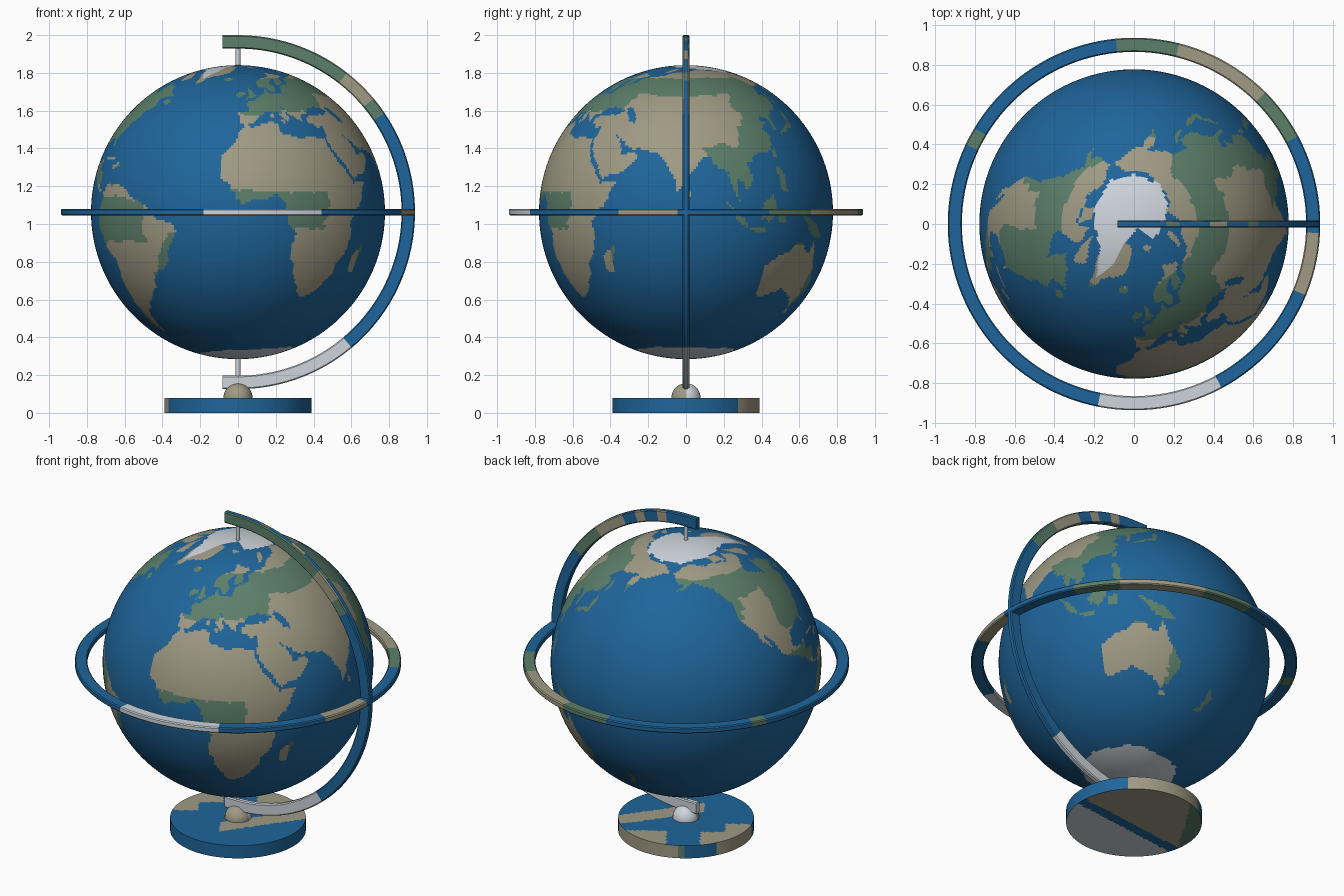
import bpy, bmesh
from math import sin, cos, pi, radians, degrees, atan2, asin, hypot
from mathutils import Vector, noise

if "Cube" in bpy.data.objects:
    bpy.data.objects.remove(bpy.data.objects["Cube"])

CZ, R = 1.0627, 0.778            # globe centre height and radius
BLUE, GREEN, TAN, WHITE = range(4)

mats = []
for name, rgb in (("ocean blue", (36, 101, 153)), ("forest green", (92, 126, 105)),
                  ("dry tan", (158, 153, 131)), ("ice white", (205, 212, 219))):
    m = bpy.data.materials.new(name)
    m.diffuse_color = [(c / 255) ** 2.2 for c in rgb] + [1]
    m.use_nodes = True
    m.node_tree.nodes["Principled BSDF"].inputs["Base Color"].default_value = m.diffuse_color
    mats.append(m)


def sweep(name, section, frames, rule, ring=True, loop=False):
    """Sweep (radial, side) points along frames; rule(face centre, normal) picks the colour."""
    bm = bmesh.new()
    rows = [[bm.verts.new(o + r * u + s * w) for r, s in section] for o, u, w in frames]
    n, k = len(rows), len(section)
    for i in range(n if ring else n - 1):
        a, b = rows[i], rows[(i + 1) % n]
        for j in range(k if loop else k - 1):
            q = (j + 1) % k
            bm.faces.new((a[j], b[j], b[q], a[q]))
    if not ring:
        bm.faces.new(rows[0])
        bm.faces.new(rows[-1])
    bmesh.ops.remove_doubles(bm, verts=bm.verts, dist=1e-5)
    bmesh.ops.recalc_face_normals(bm, faces=bm.faces)
    for f in bm.faces:
        f.material_index = rule(f.calc_center_median(), f.normal)
    me = bpy.data.meshes.new(name)
    bm.to_mesh(me)
    bm.free()
    for m in mats:
        me.materials.append(m)
    ob = bpy.data.objects.new(name, me)
    bpy.context.collection.objects.link(ob)
    bpy.ops.object.select_all(action='DESELECT')
    ob.select_set(True)
    bpy.context.view_layer.objects.active = ob
    bpy.ops.object.shade_smooth_by_angle(angle=radians(35))
    return ob


def turn(z, n):
    """Frames around the vertical axis."""
    return [(Vector((0, 0, z)), Vector((cos(2 * pi * i / n), sin(2 * pi * i / n), 0)),
             Vector((0, 0, 1))) for i in range(n)]


# ---- map outlines (longitude, latitude) ----
lands = []


def land(*pts):
    xs, ys = [p[0] for p in pts], [p[1] for p in pts]
    lands.append((min(xs), max(xs), min(ys), max(ys), pts))


def isle(lon, lat, w, h):
    land(*[(lon + w * cos(a * pi / 4), lat + h * sin(a * pi / 4)) for a in range(8)])


# Europe and Scandinavia
land((-9, 37), (-9, 43), (-2, 43.5), (-4, 48), (8, 54), (10, 57), (11, 54), (20, 55), (23, 59),
     (30, 60), (40, 65), (46, 67), (46, 44), (37, 45), (31, 46), (28, 42), (24, 40), (23, 37),
     (20, 40), (13, 45), (18, 40), (16, 38), (12, 43), (4, 43), (0, 39), (-5, 36))
land((5, 59), (6, 62), (14, 67), (25, 71), (40, 67), (32, 65), (30, 61), (23, 60), (21, 61),
     (25, 65), (22, 65.5), (17, 61), (18, 59), (14, 55.5), (11, 59), (7, 58))
# northern Asia
land((45, 44), (45, 67), (60, 69), (70, 73), (85, 74), (104, 77), (112, 74), (140, 72), (160, 70),
     (180, 69), (190, 66), (178, 63), (163, 60), (162, 56), (157, 51), (156, 58), (160, 61),
     (142, 59), (136, 54), (141, 52), (138, 46), (130, 42), (127, 39), (129, 36), (126, 35),
     (125, 39), (121, 40), (118, 38), (100, 36), (54, 36), (53, 41), (51, 45), (48, 46))
# southern Asia and Arabia
land((27, 37), (27, 40), (35, 42), (41, 41), (46, 45), (49, 38), (54, 37), (100, 38), (118, 39),
     (122, 37), (119, 35), (122, 31), (119, 25), (110, 21), (106, 19), (109, 13), (105, 9),
     (101, 13), (100, 8), (104, 2), (98, 9), (98, 15), (94, 17), (91, 22), (87, 21), (80, 15),
     (80, 10), (77, 8), (73, 18), (71, 21), (67, 25), (57, 26), (49, 30), (45, 34), (36, 36))
land((35, 37), (46, 35), (48, 30), (52, 24), (56, 25), (60, 22), (52, 16), (44, 13), (39, 21),
     (35, 28), (34, 31))
# Africa and Madagascar
land((-6, 36), (10, 37), (11, 33), (20, 31), (32, 31), (34, 27), (37, 20), (43, 12), (51, 12),
     (47, 4), (40, -4), (40, -15), (35, -20), (35, -24), (32, -28), (26, -34), (19, -35),
     (12, -18), (13, -8), (9, 0), (9, 4), (4, 6), (-8, 4), (-13, 8), (-17, 14), (-17, 21), (-10, 30))
land((44, -17), (50, -13), (50, -17), (47, -25), (44, -24))
# Australia
land((114, -22), (115, -34), (118, -35), (130, -32), (138, -35), (146, -39), (150, -37), (153, -28),
     (146, -19), (142, -11), (140, -17), (136, -15), (135, -12), (130, -13), (122, -18))
# North America
land((-168, 66), (-156, 71), (-128, 70), (-108, 68), (-94, 72), (-82, 69), (-94, 60), (-93, 58),
     (-82, 55), (-79, 52), (-78, 62), (-65, 59), (-56, 52), (-66, 50), (-64, 46), (-70, 43),
     (-76, 36), (-81, 31), (-80, 25), (-83, 30), (-90, 30), (-97, 27), (-97, 20), (-90, 19),
     (-87, 21), (-88, 16), (-83, 15), (-82, 9), (-77, 8), (-86, 11), (-94, 16), (-105, 20),
     (-109, 27), (-113, 31), (-110, 23), (-117, 33), (-124, 40), (-124, 48), (-135, 58),
     (-150, 60), (-162, 55), (-157, 59), (-165, 61))
# Arctic islands and Greenland
land((-62, 66), (-72, 71), (-85, 74), (-80, 70), (-72, 67), (-66, 62))
land((-103, 69), (-117, 69.5), (-122, 74), (-105, 74))
land((-62, 82), (-80, 76), (-100, 77), (-92, 81), (-72, 83))
land((-44, 60), (-54, 67), (-60, 76), (-72, 78), (-60, 82), (-30, 83), (-18, 80), (-20, 72), (-40, 65))
# South America
land((-77, 8), (-72, 12), (-62, 10), (-51, 4), (-44, -2), (-35, -6), (-39, -14), (-41, -22),
     (-48, -26), (-54, -34), (-58, -38), (-65, -42), (-68, -50), (-66, -55), (-74, -52),
     (-73, -38), (-70, -18), (-76, -14), (-81, -5), (-80, 1))
# islands
land((-5, 50), (1, 52), (-2, 57), (-5, 58), (-4, 54))
land((130, 32), (136, 34), (141, 36), (143, 43), (141, 45), (139, 38), (131, 34))
land((109, 1), (117, 7), (118, 1), (115, -4), (110, -2))
land((95, 5), (104, -2), (105, -6), (101, -3))
land((131, -1), (141, -3), (150, -10), (142, -9), (138, -7))
land((119, 18), (122, 18), (126, 7), (122, 8))
land((167, -46), (173, -41), (173, -35), (178, -38), (171, -46))
land((52, 71), (58, 76), (68, 77), (57, 71))
for spec in ((-8, 53, 2, 2), (-19, 65, 5, 1.6), (110, -7, 5, 1.2), (121, -2, 2, 3.5), (-79, 22, 5, 1),
             (-71, 19, 3, 1), (81, 7.5, 1, 1.8), (121, 24, 1, 2), (18, 79, 8, 1.5), (146, -42, 2, 1.5),
             (14, 37.5, 1.5, .8), (9, 41, 1, 2), (143, 50, 1, 4), (-57, 48.5, 2.5, 1.5)):
    isle(*spec)
# polar ice outline, on the globe seen from above
ICE = ((-.2, .08), (-.12, .22), (0, .25), (.13, .2), (.17, .1), (.15, 0), (.1, -.08), (.02, -.02),
       (-.05, -.1), (-.1, -.2), (-.19, -.27), (-.17, -.12), (-.2, 0))


def inside(x, y, pts):
    hit = False
    for (x1, y1), (x2, y2) in zip(pts, pts[1:] + pts[:1]):
        if (y1 > y) != (y2 > y) and x < (x2 - x1) * (y - y1) / (y2 - y1) + x1:
            hit = not hit
    return hit


def forest(lon, lat):
    if lon < -30 and lat > 12:                      # North America
        return (50 < lat < 62 or lat < 19 or (lon > -97 and 29 < lat <= 50)
                or (lon < -120 and 40 < lat < 62))
    if lon < -30:                                   # South America
        return ((-12 < lat < 6 and lon < -50) or (lat < -38 and lon < -71)
                or (-30 < lat < -7 and lon > -42 + 0.6 * (lat + 14)))
    if lat > 36:                                    # Europe, Siberia, east Asia
        return (lon < 45 and 43 < lat < 66) or (lon < 140 and 53 < lat < 66) or (lon > 108 and lat < 54)
    if lon > 88 and lat > -11:                      # south-east Asia
        return lat < 27 or lon > 105
    if lon > 100:                                   # Australia, New Zealand
        return lon > 148 or lat > -13
    return (lon < 28 and -6 < lat < 8) or (lon > 47.5 and lat < -12)


def earth(c, n):
    d = (c - Vector((0, 0, CZ))).normalized()
    if d.z > 0 and inside(c.x, c.y, ICE):
        return WHITE
    lat = degrees(asin(d.z))
    wob = noise.noise(d * 9) * 1.6 + noise.noise(d * 22) * 1.0
    wob2 = noise.noise(d * 9 + Vector((7, 3, 1))) * 1.6
    lon = degrees(atan2(d.y, d.x)) + 80 + wob2 / max(.2, hypot(d.x, d.y))
    lon = (lon + 170) % 360 - 170
    lat += wob
    if lat < -70 + 3.5 * cos(radians(lon - 75)):
        return WHITE
    for x0, x1, y0, y1, pts in lands:
        if x0 <= lon <= x1 and y0 <= lat <= y1 and inside(lon, lat, pts):
            return GREEN if forest(lon + 2 * wob, lat + wob2) else TAN
    return BLUE


def pick(a, spans):
    return next((col for lo, hi, col in spans if lo <= a < hi), BLUE)


# globe
arc = [(R * cos(radians(t)), R * sin(radians(t))) for t in range(-90, 91)]
sweep("globe", arc, turn(CZ, 360), earth)

# bevelled bar section shared by the horizon ring and the meridian arm
H, B = 0.0175, 0.006
BAR = [(.866 + B, -H), (.937 - B, -H), (.937, B - H), (.937, H - B),
       (.937 - B, H), (.866 + B, H), (.866, H - B), (.866, B - H)]


def ring_colour(c, n):
    return pick(degrees(atan2(c.y, c.x)), (
        (-102, -63, WHITE), (-22, -2, TAN), (28, 45, GREEN), (45, 75, TAN), (75, 97, GREEN), (150, 156, GREEN)))


sweep("horizon_ring", BAR, turn(CZ, 128), ring_colour, loop=True)


def arm_colour(c, n):
    a = degrees(atan2(c.z - CZ, c.x))
    if a < -50:
        return WHITE
    if n.y < -.5:
        return pick(a, ((35, 40, GREEN), (41, 52, TAN), (52, 120, GREEN)))
    if n.y > .5:
        return pick(a, ((35, 48, GREEN), (48, 62, TAN), (68, 73, TAN), (78, 82, TAN)))
    return pick(a, ((48, 52, GREEN), (60, 66, TAN), (76, 80, GREEN)))


centre, side = Vector((0, 0, CZ)), Vector((0, 1, 0))
frames = [(centre, Vector((cos(radians(a)), 0, sin(radians(a)))), side) for a in range(-90, 91, 2)]
tail = Vector((-.083, 0, 0))
frames = [(centre + tail, frames[0][1], side)] + frames + [(centre + tail, frames[-1][1], side)]
sweep("meridian_arm", BAR, frames, arm_colour, ring=False, loop=True)

# axle pins
for name, z0, z1 in (("top_pin", 1.82, 1.95), ("bottom_pin", .17, .3)):
    sweep(name, [(0, z0), (.013, z0), (.013, z1), (0, z1)], turn(0, 16), lambda c, n: WHITE)

# round base with a painted map
RB, HB = 0.39, 0.08


def base_colour(c, n):
    ca, sa = cos(radians(58)), sin(radians(58))
    x, y = c.x / RB, c.y / RB
    if n.z < -.5:                                   # underside: diagonal bands
        u, v = ca * y - sa * x, ca * x + sa * y
        t = v + .8 * u + .17
        return WHITE if t < -.1 else BLUE if t < .12 else GREEN if u > .75 else TAN
    if n.z > .5:                                    # top
        u, v = sa * x + ca * y, sa * y - ca * x
        if (u > -.25 and abs(v - .4 * u + .25) < .16) or (v > .5 and abs(u) > .25) or (u < -.6 and v > .2):
            return TAN
        return BLUE
    return pick(degrees(atan2(y, x)) % 360, ((46, 119, TAN), (119, 124, GREEN), (152, 200, TAN)))


steps = [RB * i / 30 for i in range(31)]
sweep("base", [(r, 0) for r in steps] + [(r, HB) for r in reversed(steps)], turn(0, 128), base_colour)

# dome on the base carrying the arm
dome = [(.077 * cos(radians(t)), HB + .077 * sin(radians(t))) for t in range(0, 91, 9)]
sweep("base_dome", dome, turn(0, 32), lambda c, n: WHITE if c.y > 0 else TAN)
